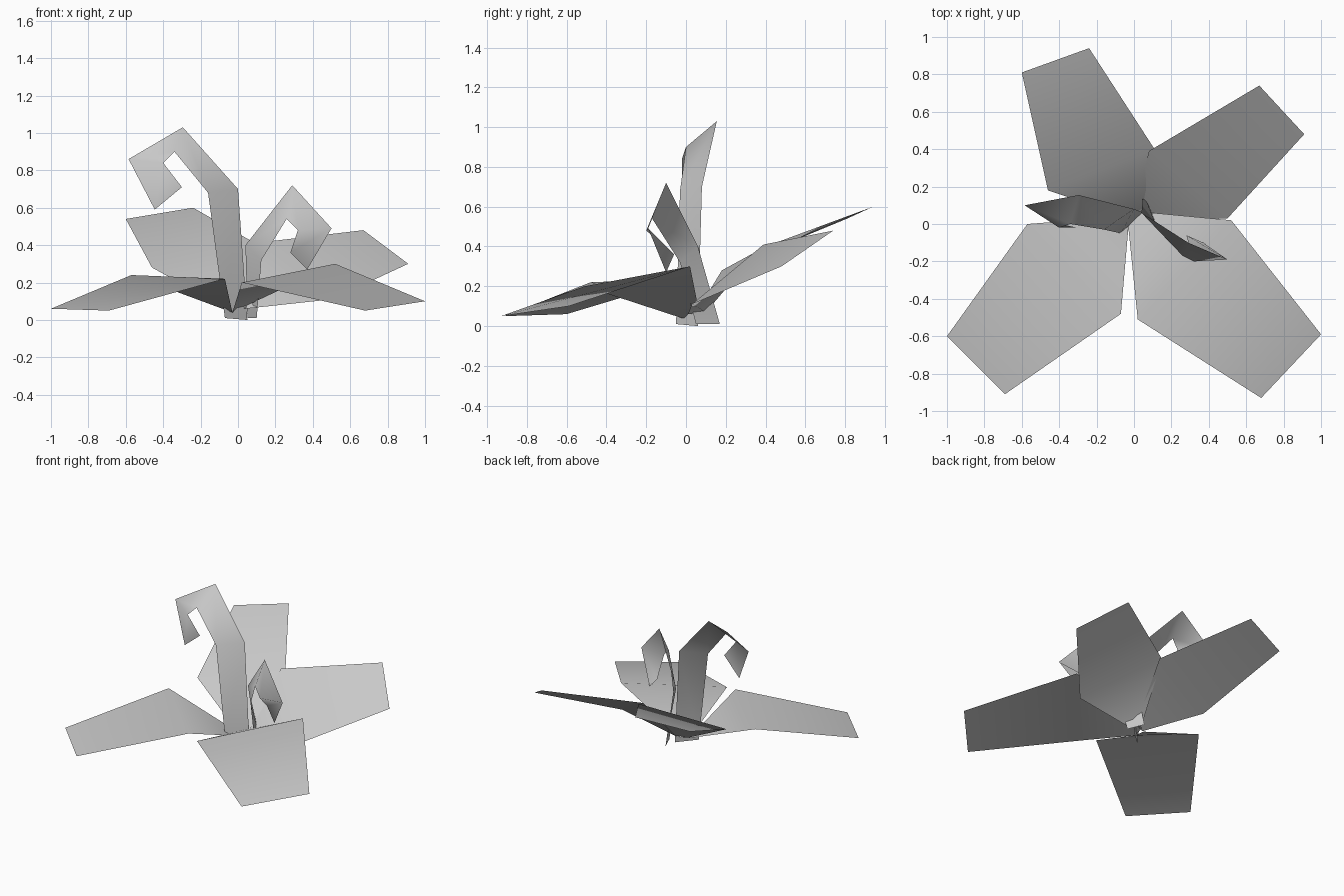
import bpy
from mathutils import Vector

default_cube = bpy.data.objects.get("Cube")
if default_cube:
    bpy.data.objects.remove(default_cube, do_unlink=True)

# Single plain colour for the whole plant
grey = bpy.data.materials.new("pale_grey")
grey.use_nodes = True
tint = (0.58, 0.58, 0.58, 1)
grey.diffuse_color = tint
shader = next(n for n in grey.node_tree.nodes if n.type == "BSDF_PRINCIPLED")
shader.inputs["Base Color"].default_value = tint
shader.inputs["Roughness"].default_value = 1


def ribbon(name, left_rail, right_rail):
    """Skin a strip of quads between two rails that run from base to tip."""
    count = len(left_rail)
    points = [Vector(p) for p in left_rail + right_rail]
    faces = [(i, count + i, count + i + 1, i + 1) for i in range(count - 1)]
    mesh = bpy.data.meshes.new(name)
    mesh.from_pydata(points, [], faces)
    mesh.materials.append(grey)
    for polygon in mesh.polygons:
        polygon.use_smooth = True
    mesh.update()
    plant_part = bpy.data.objects.new(name, mesh)
    bpy.context.collection.objects.link(plant_part)
    return plant_part


# Broad leaves: base, widest point and blunt tip along each side
front_crown = (-.03, -.02, .04)
back_crown = (-.01, .07, .05)

ribbon("front_left_leaf",
       [back_crown, (.52, .02, .3), (1, -.59, .1)],
       [front_crown, (.02, -.51, .2), (.68, -.93, .05)])

ribbon("front_right_leaf",
       [front_crown, (-.07, -.48, .22), (-.69, -.91, .05)],
       [(-.05, .04, .05), (-.57, 0, .24), (-1, -.6, .06)])

ribbon("back_right_leaf",
       [(-.04, .04, .05), (-.46, .18, .28), (-.6, .81, .54)],
       [(.04, .07, .06), (.11, .4, .4), (-.24, .94, .6)])

ribbon("back_left_leaf",
       [(.01, .1, .07), (.08, .39, .41), (.67, .74, .48)],
       [(.04, .01, .06), (.5, .03, .11), (.91, .48, .3)])

# Curled fronds: upright stem, then a hooked tip rolling inward
ribbon("tall_curled_frond",
       [(-.07, -.05, .01), (-.16, -.03, .68), (-.34, 0, .9),
        (-.4, -.02, .84), (-.3, -.02, .71)],
       [(.05, .06, 0), (0, .08, .7), (-.295, .155, 1.03),
        (-.585, .1, .86), (-.445, .01, .59)])

ribbon("short_curled_frond",
       [(.05, .17, .01), (.04, .06, .4), (.29, -.1, .72),
        (.5, -.19, .49), (.37, -.1, .27)],
       [(.1, .05, .01), (.125, -.03, .32), (.26, -.17, .54),
        (.32, -.2, .48), (.28, -.06, .36)])
